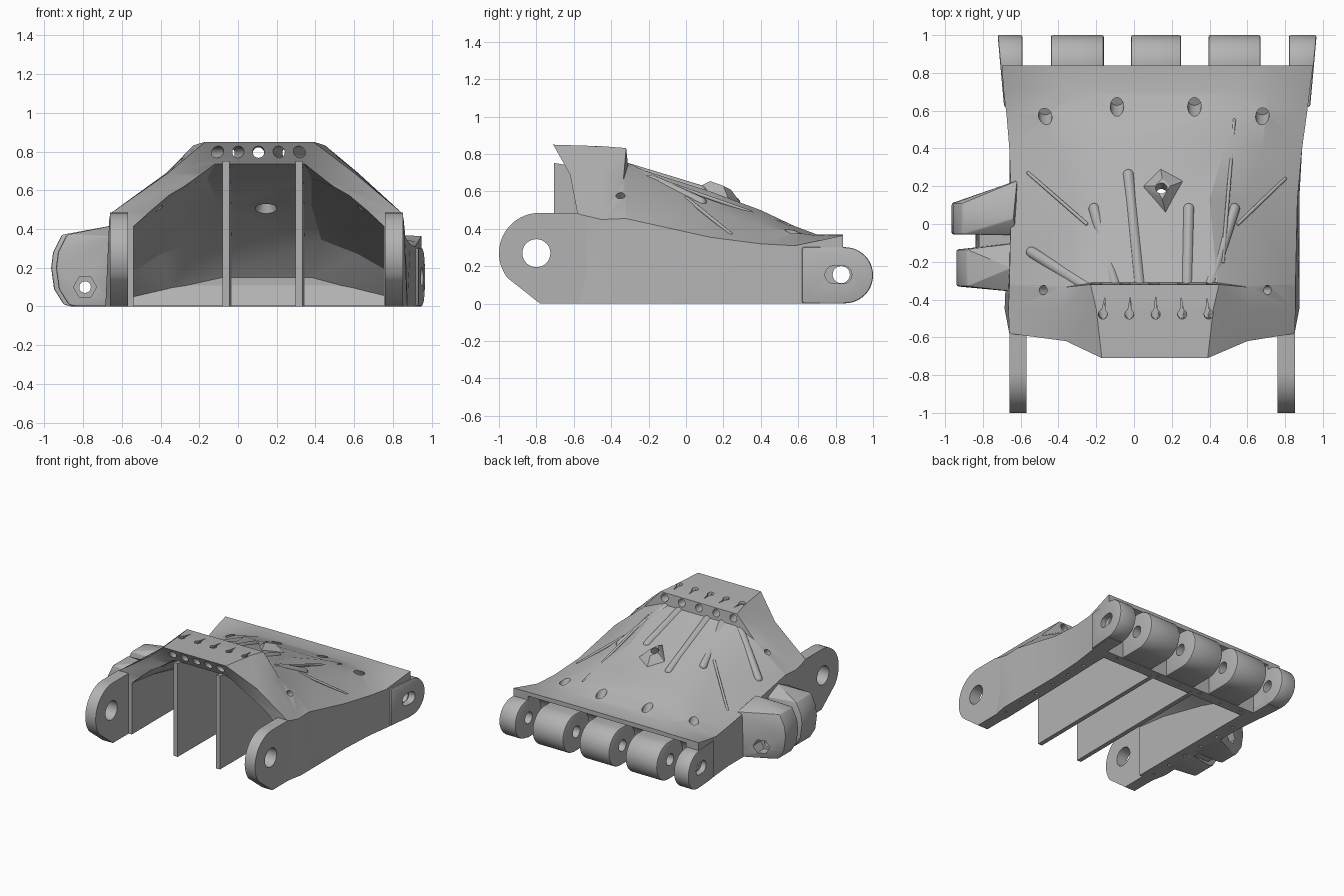
import bpy, bmesh, math
from mathutils import Vector
from mathutils.bvhtree import BVHTree

cube = bpy.data.objects.get("Cube")
if cube:
    bpy.data.objects.remove(cube, do_unlink=True)

grey = bpy.data.materials.new("plain grey")
grey.use_nodes = True
grey.diffuse_color = (0.45, 0.45, 0.45, 1)
for node in grey.node_tree.nodes:
    if node.type == 'BSDF_PRINCIPLED':
        node.inputs["Base Color"].default_value = grey.diffuse_color


def finish(bm, name):
    bmesh.ops.recalc_face_normals(bm, faces=bm.faces[:])
    mesh = bpy.data.meshes.new(name)
    bm.to_mesh(mesh)
    bm.free()
    mesh.materials.append(grey)
    obj = bpy.data.objects.new(name, mesh)
    bpy.context.collection.objects.link(obj)
    return obj


def hull(name, points):
    bm = bmesh.new()
    verts = [bm.verts.new(p) for p in points]
    bmesh.ops.convex_hull(bm, input=verts)
    bmesh.ops.delete(bm, geom=[v for v in bm.verts if not v.link_faces], context='VERTS')
    bmesh.ops.dissolve_limit(bm, angle_limit=0.01, verts=bm.verts[:], edges=bm.edges[:])
    return finish(bm, name)


def ring(center, axis, r, n=20):
    turn = Vector(axis).to_track_quat('Z', 'Y')
    return [Vector(center) + turn @ Vector((r * math.cos(a), r * math.sin(a), 0))
            for a in (2 * math.pi * i / n for i in range(n))]


def rod(name, a, b, r, r2=None, n=20):
    axis = Vector(b) - Vector(a)
    return hull(name, ring(a, axis, r, n) + ring(b, axis, r if r2 is None else r2, n))


def ball(c, r):
    pts = []
    for k in range(1, 8):
        t = math.pi * k / 8
        pts += ring(Vector(c) + Vector((0, 0, r * math.cos(t))), (0, 0, 1), r * math.sin(t), 16)
    return pts


def prism_x(name, x0, x1, profile, lean0=0, lean1=0):
    # lean0 and lean1 shift each side in x per unit of y short of the back
    return hull(name, [(x + lean * (1 - y), y, z) for x, lean in ((x0, lean0), (x1, lean1))
                       for y, z in profile])


def arc(cy, cz, r, a0, a1, n=18):
    return [(cy + r * math.cos(math.radians(a0 + (a1 - a0) * i / n)),
             cz + r * math.sin(math.radians(a0 + (a1 - a0) * i / n))) for i in range(n + 1)]


def apply_mods(obj):
    dg = bpy.context.evaluated_depsgraph_get()
    mesh = bpy.data.meshes.new_from_object(obj.evaluated_get(dg))
    obj.modifiers.clear()
    obj.data = mesh


def cut(obj, cutter):
    mod = obj.modifiers.new("cut", 'BOOLEAN')
    mod.operation, mod.solver, mod.object = 'DIFFERENCE', 'EXACT', cutter
    apply_mods(obj)
    bpy.data.objects.remove(cutter, do_unlink=True)


def bevel(obj, width):
    mod = obj.modifiers.new("bevel", 'BEVEL')
    mod.width, mod.segments = width, 2
    apply_mods(obj)


def loft(name, sections):
    # each section is an open arch of eight points, capped with level strips
    bm = bmesh.new()
    rows = [[bm.verts.new(p) for p in s] for s in sections]
    for a, b in zip(rows, rows[1:]):
        for i in range(8):
            j = (i + 1) % 8
            bm.faces.new((a[i], a[j], b[j], b[i]))
    for row in (rows[0], rows[-1]):
        for i in range(3):
            bm.faces.new((row[i], row[i + 1], row[6 - i], row[7 - i]))
    bmesh.ops.recalc_face_normals(bm, faces=bm.faces[:])
    bmesh.ops.triangulate(bm, faces=bm.faces[:])
    return finish(bm, name)


def arch(ys, xs, zs, foot=0.0):
    # ys: side, shoulder, crown; xs: left to right; zs: floor to crown; foot: spread at the floor
    (y1, y2, y3), (a, b, c, d, e, f), (z0, z1, z2, z3) = ys, xs, zs
    return [(a - foot, y1, z0), (a, y1, z1), (b, y2, z2), (c, y3, z3),
            (d, y3, z3), (e, y2, z2), (f, y1, z1), (f + foot, y1, z0)]


# outer shell of the body
body = loft("body_shell", [
    arch((-.58, -.62, -.71), (-.66, -.36, -.17, .39, .6, .85), (0, .48, .69, .85)),
    arch((-.45, -.45, -.45), (-.665, -.37, -.2, .42, .62, .855), (0, .45, .69, .842), .02),
    arch((-.33, -.335, -.32), (-.66, -.37, -.23, .45, .61, .855), (0, .455, .66, .832), .02),
    arch((-.32, -.325, -.31), (-.66, -.37, -.22, .44, .61, .855), (0, .455, .656, .74), .02),
    arch((.13,) * 3, (-.65, -.32, -.1, .4, .6, .865), (0, .355, .5, .6), .01),
    arch((.4,) * 3, (-.66, -.42, -.22, .48, .68, .89), (0, .32, .42, .5)),
    arch((.58,) * 3, (-.675, -.45, -.3, .52, .7, .915), (0, .31, .38, .415)),
    arch((.7,) * 3, (-.69, -.45, -.3, .52, .7, .93), (0, .335, .365, .37)),
    arch((.84,) * 3, (-.7, -.45, -.3, .52, .7, .948), (0, .365, .367, .37))])

# surface lookup taken before the openings are made
bm = bmesh.new()
bm.from_mesh(body.data)
tree = BVHTree.FromBMesh(bm)
bm.free()


def on_top(x, y, dz=0.0):
    return Vector((x, y, tree.ray_cast(Vector((x, y, 3)), Vector((0, 0, -1)))[0].z + dz))


# hollow inside, open to the front and underneath, its ceiling falling to the back lip
cut(body, loft("cavity", [
    arch((-.8,) * 3, (-.54, -.36, -.1, .33, .57, .75), (-.1, .44, .59, .77)),
    arch((-.3,) * 3, (-.54, -.35, -.16, .38, .58, .76), (-.1, .38, .55, .66)),
    arch((.13,) * 3, (-.54, -.3, -.09, .38, .57, .77), (-.1, .28, .42, .52)),
    arch((.46,) * 3, (-.54, -.4, -.18, .43, .62, .78), (-.1, .18, .27, .345)),
    arch((.62,) * 3, (-.54, -.35, -.08, .38, .6, .78), (-.1, .03, .09, .15))]))
# round scoop between the hinge barrels, dropping straight down to the floor
cut(body, hull("scoop", [p for x in (-.59, .82) for z in (.155, -.2)
                         for p in ring((x, .85, z), (1, 0, 0), .18, 40)]))

# crown: fanned through channels and narrow keyholes
for i in range(5):
    x, spread = -.1 + .103 * i, .065 * (i - 2)
    cut(body, rod("channel", (x - spread * .2, -.8, .8), (x + spread, -.2, .79), .03))
    x = -.165 + .14 * i
    cut(body, rod("keyhole", (x, -.46, .78), (x, -.495, .9), .024))
    cut(body, hull("key_slit", [(p.x, p.y, z) for p in ring((x, -.49, 0), (0, 0, 1), .013, 8)
                                + [Vector((x - .006 * (i - 2), -.385, 0))] for z in (.82, .9)]))
# slanted cord holes above the hinge, and one in each flank
for x, y in ((-.47, .57), (-.09, .62), (.32, .62), (.68, .57)):
    p = on_top(x, y)
    cut(body, rod("cord_hole", p + Vector((0, -.05, .1)), p + Vector((0, .04, -.08)), .036))
for x, s in ((-.49, -1), (.72, 1)):
    cut(body, rod("flank_hole", (x - s * .15, -.35, .44), (x + s * .1, -.35, .69), .025))
# pin holes along the bottom rim
rim = [(x, -.5 + .18 * i) for x in (-.61, .82) for i in range(6)]
rim += [(-.5 + .2 * i, .635) for i in range(7)]
for x, y in rim:
    cut(body, rod("rim_hole", (x, y, -.05), (x, y, .04), .014, n=10))

# raised diamond with a slanted hole, flared underneath
diamond = hull("diamond_boss", [on_top(x, y, dz) for x, y, dz in (
    (.14, .3, -.01), (.27, .23, -.01), (.17, .05, -.01), (.04, .2, -.01))]
    + [Vector((.15, .13, .655)), Vector((.19, .2, .63)), Vector((.11, .2, .63)), Vector((.15, .24, .61))])
for part in (diamond, body):
    cut(part, rod("centre_hole", (.145, .27, .8), (.145, .03, .3), .03))
cut(body, rod("flare", (.145, .12, .42), (.145, .17, .56), .1, .03))

# cord tubes fanning out from the crown, then thin crease ridges
for x0, y0, x1, y1, r in ((-.1, -.33, -.21, .08, .034), (.03, -.33, -.03, .26, .034),
                          (.28, -.33, .29, .08, .034), (.4, -.33, .53, .08, .034),
                          (-.24, -.34, -.54, -.15, .034), (.47, -.2, .53, .55, .01),
                          (-.25, 0, -.56, .27, .01), (.55, 0, .8, .24, .01)):
    a, b = on_top(x0, max(y0, -.3), -r * .4), on_top(x1, y1, -r * .4)
    a.y = y0
    hull("cord_tube" if r > .02 else "crease_ridge", ball(a, r) + ball(b, r * .9))

# inner ribs and the sloped back lip
for x in (-.066, .311):
    prism_x("inner_rib", x, x + .036, [(-.705, 0), (-.705, .752), (-.3, .69), (.13, .55),
                                       (.46, .37), (.63, .2), (.63, 0)], -.008, -.008)
prism_x("back_lip", -.58, .82, [(.58, .002), (.64, .002), (.64, .16)])

# front pivot ears
for x in (-.66, .76):
    ear = prism_x("pivot_ear", x, x + .092, arc(-.785, .27, .215, 90, 218)
                  + [(-.78, 0), (-.5, 0), (-.5, .44), (-.58, .485)])
    cut(ear, rod("pivot_hole", (x - .1, -.8, .27), (x + .2, -.8, .27), .075, n=32))

# hinge barrels; the outer two follow the flaring sides and have slotted recesses
for x0, x1, lean0, lean1 in ((-.722, -.59, .09, 0), (-.44, -.16, 0, 0), (-.015, .25, 0, 0),
                             (.395, .67, 0, 0), (.82, .967, 0, -.09)):
    barrel = prism_x("hinge_barrel", x0, x1, arc(.85, .152, .15, 90, -90, 24)
                     + [(.62, .002), (.62, .302)], lean0, lean1)
    bevel(barrel, .01)
    cut(barrel, rod("pin_hole", (x0 - .1, .83, .155), (x1 + .1, .83, .155), .046))
    if lean0 or lean1:
        outer = x0 + .015 if lean0 else x1 - .015
        for part in (barrel, body):
            cut(part, hull("slot", [p for x in (outer - .05, outer + .05) for y in (.79, .84)
                                    for p in ring((x, y, .155), (1, 0, 0), .047)]))
cut(body, rod("pin_hole", (-1, .83, .155), (1.1, .83, .155), .046))

# side lugs with a cross pin hole, joined by a web
lug_profile = [(-.91, .37), (-.955, .28), (-.965, .2), (-.95, .09), (-.9, .01), (-.86, 0)]
lugs = [hull("lug_web", [(x, y, z) for x, z in ((-.82, .02), (-.84, .1), (-.82, .28), (-.62, .36), (-.62, 0))
                         for y in (-.25, .08)])]
for name, y0, y1, r0, r1, dx, end in (("rear_lug", -.055, .11, -.06, .23, 0, .15),
                                      ("front_lug", -.33, -.135, -.36, -.1, .025, -.34)):
    pts = [(x + dx, y, z) for x, z in lug_profile for y in (y0, y1)]
    pts += [(-.62, y, z) for y in (r0, r1) for z in (0, .36)] + [(-.64, (y0 + y1) / 2, .42)]
    lug = hull(name, pts)
    bevel(lug, .02)
    cut(lug, rod("hex_recess", (-.79, end - .06, .1), (-.79, end + .06, .1), .06, n=6))
    lugs.append(lug)
for lug in lugs:
    cut(lug, rod("lug_hole", (-.79, -.6, .1), (-.79, .5, .1), .03))

# smooth the round parts while keeping crisp edges
bpy.ops.object.select_all(action='DESELECT')
for obj in bpy.context.scene.objects:
    if obj.type == 'MESH' and grey.name in obj.data.materials:
        obj.select_set(True)
        bpy.context.view_layer.objects.active = obj
bpy.ops.object.shade_smooth_by_angle(angle=math.radians(25))
